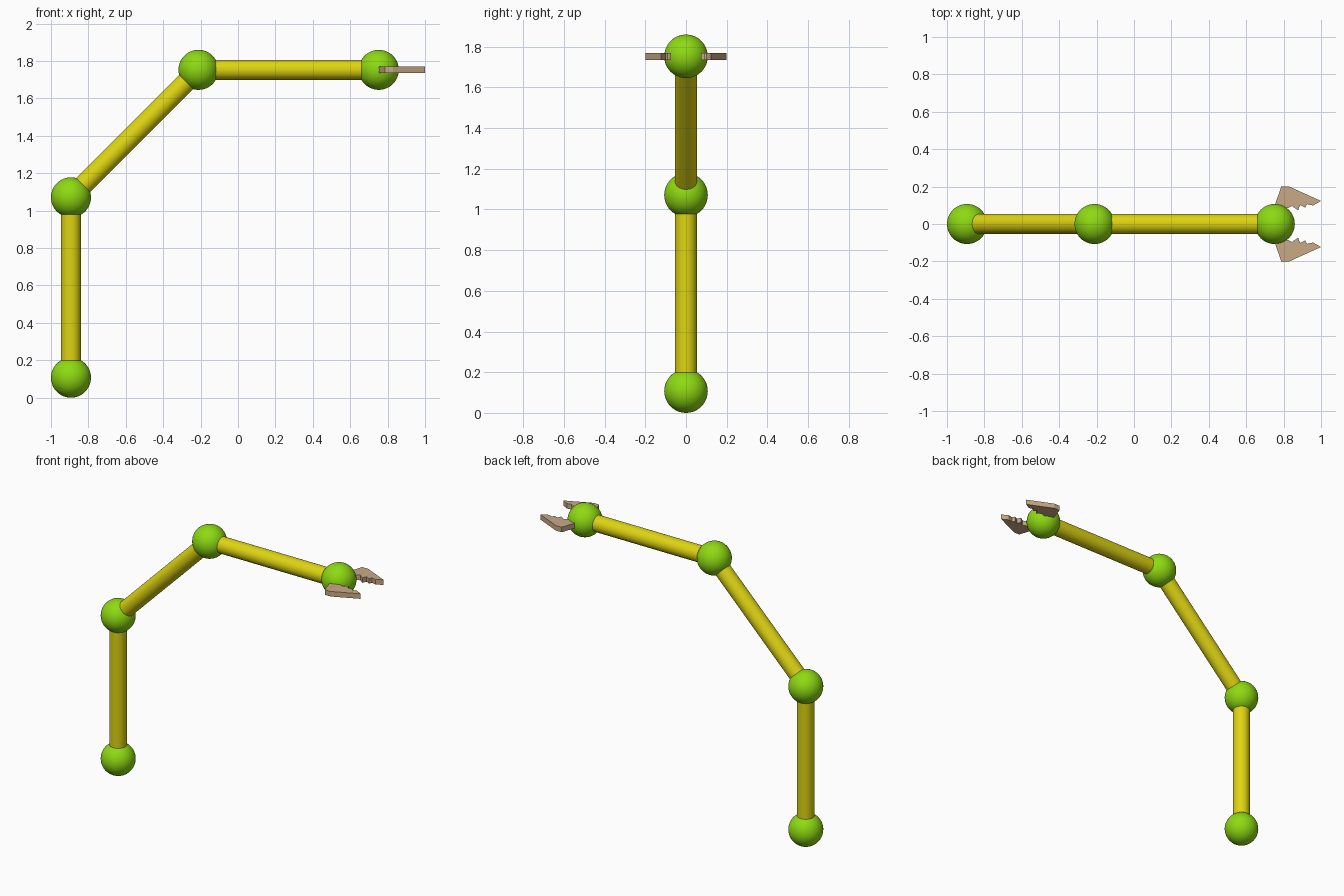
import bpy, bmesh, math
from mathutils import Vector

if "Cube" in bpy.data.objects:
    bpy.data.objects.remove(bpy.data.objects["Cube"])

R = 0.107          # joint radius
L = 0.964          # joint spacing
D = L * math.sqrt(0.5)


def material(name, color):
    m = bpy.data.materials.new(name)
    m.diffuse_color = (*color, 1)
    m.use_nodes = True
    m.node_tree.nodes["Principled BSDF"].inputs["Base Color"].default_value = m.diffuse_color
    return m


green = material("joint green", (0.27, 0.70, 0.006))
yellow = material("arm yellow", (0.73, 0.66, 0.006))
tan = material("claw tan", (0.58, 0.40, 0.24))


def finish(name, mat):
    ob = bpy.context.object
    ob.name = name
    ob.data.materials.append(mat)
    bpy.ops.object.shade_smooth_by_angle(angle=math.radians(35))
    return ob


def joint(name, pos):
    bpy.ops.mesh.primitive_uv_sphere_add(segments=48, ring_count=24, radius=R, location=pos)
    return finish(name, green)


def bar(name, a, b):
    d = b - a
    bpy.ops.mesh.primitive_cylinder_add(
        vertices=48, radius=R / 2, depth=d.length, location=(a + b) / 2,
        rotation=d.to_track_quat('Z', 'Y').to_euler())
    return finish(name, yellow)


# Joints and arm segments
base = Vector((-0.893, 0, R))
elbow = base + Vector((0, 0, L))
shoulder = elbow + Vector((D, 0, D))
wrist = shoulder + Vector((L, 0, 0))
points = [base, elbow, shoulder, wrist]
for label, p in zip(("base", "elbow", "shoulder", "wrist"), points):
    joint(label + "_joint", p)
for label, a, b in zip(("lower", "middle", "upper"), points, points[1:]):
    bar(label + "_arm", a, b)

# Claws: toothed flat plates, mirrored across y
PROFILE = [(0.753, 0.10), (0.787, 0.20), (0.83, 0.20), (1.0, 0.123),
           (0.957, 0.099), (0.925, 0.106), (0.915, 0.088), (0.888, 0.101),
           (0.877, 0.073), (0.845, 0.096), (0.82, 0.084), (0.79, 0.095)]
T = 0.034


def claw(name, side):
    bm = bmesh.new()
    vs = [bm.verts.new((x, side * y, wrist.z - T / 2)) for x, y in PROFILE]
    f = bm.faces.new(vs)
    ext = bmesh.ops.extrude_face_region(bm, geom=[f])
    top = [v for v in ext["geom"] if isinstance(v, bmesh.types.BMVert)]
    bmesh.ops.translate(bm, verts=top, vec=(0, 0, T))
    bmesh.ops.recalc_face_normals(bm, faces=bm.faces)
    me = bpy.data.meshes.new(name)
    bm.to_mesh(me)
    bm.free()
    me.materials.append(tan)
    bpy.context.collection.objects.link(bpy.data.objects.new(name, me))


claw("claw_back", 1)
claw("claw_front", -1)
